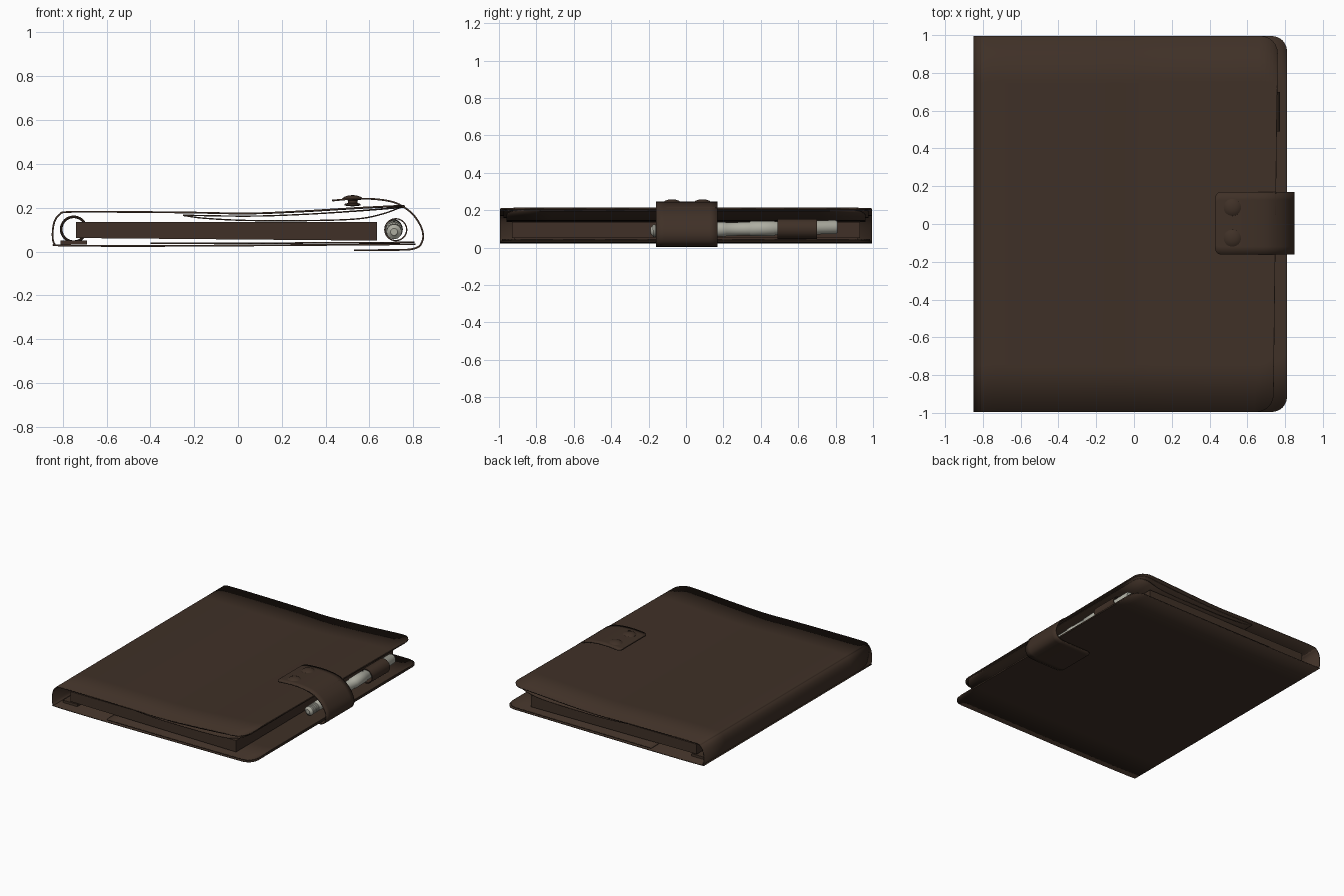
import bpy, bmesh, math
from mathutils import Vector

if "Cube" in bpy.data.objects:
    bpy.data.objects.remove(bpy.data.objects["Cube"])


def material(name, rgb):
    m = bpy.data.materials.new(name)
    m.diffuse_color = (*rgb, 1)
    m.use_nodes = True
    m.node_tree.nodes["Principled BSDF"].inputs["Base Color"].default_value = m.diffuse_color
    return m


LEATHER = material("brown leather", (0.050, 0.030, 0.020))
SILVER = material("pale pen metal", (0.42, 0.42, 0.36))


def finish(name, bm, mat, angle=40):
    bmesh.ops.recalc_face_normals(bm, faces=bm.faces)
    me = bpy.data.meshes.new(name)
    bm.to_mesh(me)
    bm.free()
    me.materials.append(mat)
    ob = bpy.data.objects.new(name, me)
    bpy.context.collection.objects.link(ob)
    bpy.ops.object.select_all(action='DESELECT')
    bpy.context.view_layer.objects.active = ob
    ob.select_set(True)
    bpy.ops.object.shade_smooth_by_angle(angle=math.radians(angle))
    return ob


def smooth_path(pts, steps=10):
    """Catmull-Rom curve through (x, z) points."""
    p = [Vector(q) for q in pts]
    p = [2 * p[0] - p[1]] + p + [2 * p[-1] - p[-2]]
    out = []
    for i in range(1, len(p) - 2):
        a, b, c, d = p[i - 1:i + 3]
        for s in range(steps):
            t = s / steps
            out.append(0.5 * (2 * b + (c - a) * t + (2 * a - 5 * b + 4 * c - d) * t * t
                              + (3 * b - a - 3 * c + d) * t ** 3))
    return out + [p[-2]]


def sheet(name, pts, half, r0=0.0, r1=0.0, thick=0.01, y0=0.0, skew=0.0):
    """Bent sheet along a profile, with rounded corners at either end."""
    path = smooth_path(pts)
    dist = [0.0]
    for a, b in zip(path, path[1:]):
        dist.append(dist[-1] + (b - a).length)
    total = dist[-1]
    arc = [1 - math.cos(math.radians(k * 15)) for k in range(7)]
    stations = {round(d, 5) for d in dist if r0 <= d <= total - r1}
    stations |= {round(r0 * a, 5) for a in arc} | {round(total - r1 * a, 5) for a in arc}
    bm = bmesh.new()
    rows = []
    for d in sorted(stations):
        i = max(k for k in range(len(dist) - 1) if dist[k] <= d + 1e-9)
        t = (d - dist[i]) / max(dist[i + 1] - dist[i], 1e-9)
        q = path[i].lerp(path[i + 1], min(t, 1))
        w = half
        for r, e in ((r0, d), (r1, total - d)):
            if r and e < r:
                w = half - r + math.sqrt(max(r * r - (r - e) ** 2, 0))
        row = []
        for k in range(9):
            y = w * (k / 4 - 1)
            slide = skew * y * max(0, d / total - 0.6) / 0.4
            row.append(bm.verts.new((q.x + slide, y + y0, q.y)))
        rows.append(row)
    for a, b in zip(rows, rows[1:]):
        for k in range(8):
            bm.faces.new((a[k], a[k + 1], b[k + 1], b[k]))
    ob = finish(name, bm, LEATHER)
    mod = ob.modifiers.new("thickness", 'SOLIDIFY')
    mod.thickness = thick
    mod.offset = 0
    return ob


def box(name, x, y, z, mat=LEATHER):
    bm = bmesh.new()
    bmesh.ops.create_cube(bm, size=1)
    for v in bm.verts:
        v.co = [(lo + hi) / 2 + c * (hi - lo) for c, (lo, hi) in zip(v.co, (x, y, z))]
    return finish(name, bm, mat)


def lathe(name, profile, mat, sides=24, closed=False):
    """Spin (radius, height) points around z."""
    bm = bmesh.new()
    vs = [bm.verts.new((r, 0, h)) for r, h in profile]
    pairs = list(zip(vs, vs[1:])) + ([(vs[-1], vs[0])] if closed else [])
    es = [bm.edges.new(p) for p in pairs]
    bmesh.ops.spin(bm, geom=vs + es, cent=(0, 0, 0), axis=(0, 0, 1),
                   angle=math.tau, steps=sides, use_duplicate=False)
    bmesh.ops.remove_doubles(bm, verts=bm.verts, dist=1e-5)
    return finish(name, bm, mat)


# Wraparound cover: back board, spine and bowed front board
sheet("cover", [(0.81, 0.034), (0.3, 0.030), (-0.4, 0.026), (-0.80, 0.028), (-0.838, 0.036),
                (-0.846, 0.08), (-0.838, 0.135), (-0.815, 0.168), (-0.77, 0.181),
                (-0.5, 0.181), (-0.2, 0.178), (0.05, 0.174), (0.3, 0.184),
                (0.55, 0.199), (0.75, 0.209)], 0.995, 0.08, 0.09, 0.008, skew=0.012)

# Inside pockets
sheet("back_pocket", [(-0.4, 0.038), (0.2, 0.039), (0.805, 0.042)], 0.985, 0, 0.08, 0.007)
sheet("front_pocket", [(-0.25, 0.166), (0.05, 0.162), (0.3, 0.170), (0.55, 0.186),
                       (0.745, 0.202)], 0.975, 0, 0.08, 0.006, skew=0.012)
sheet("sagging_lining", [(-0.25, 0.165), (-0.15, 0.152), (0.05, 0.142), (0.35, 0.142),
                         (0.55, 0.150), (0.66, 0.172), (0.735, 0.199)], 0.96, 0, 0.08, 0.006)

# Page block with slightly tapered underside
pages = box("page_block", (-0.74, 0.635), (-0.93, 0.93), (0.05, 0.136))
for v in pages.data.vertices:
    if v.co.z < 0.1 and v.co.x < 0:
        v.co.z = 0.062

# Ring binding
box("ring_rail", (-0.81, -0.69), (-0.92, 0.92), (0.032, 0.050))
for i, y in enumerate((-0.75, -0.6, -0.45, 0.45, 0.6, 0.75)):
    circle = [(0.057 + 0.006 * math.cos(a * math.tau / 8),
               0.006 * math.sin(a * math.tau / 8)) for a in range(8)]
    ring = lathe(f"binder_ring_{i + 1}", circle, LEATHER, closed=True)
    ring.rotation_euler.x = math.pi / 2
    ring.location = (-0.75, y, 0.102)

# Pen lying along the open edge, with joints and a ridged end
pen_profile = [(0, 0), (0.016, 0), (0.024, 0.008)]
for k in range(5):
    h = 0.015 + 0.018 * k
    pen_profile += [(0.034, h), (0.034, h + 0.010), (0.031, h + 0.012), (0.031, h + 0.016)]
pen_profile += [(0.035, 0.11), (0.036, 0.35), (0.039, 0.355), (0.039, 0.40), (0.036, 0.405),
                (0.036, 0.53), (0.040, 0.535), (0.040, 0.66), (0.037, 0.665),
                (0.037, 0.99), (0.030, 1.0), (0, 1.0)]
pen = lathe("pen", pen_profile, SILVER)
pen.rotation_euler.x = -math.pi / 2 + 0.02
pen.location = (0.712, -0.19, 0.09)

# Pen loop
loop = lathe("pen_loop", [(0.047, -0.105), (0.053, -0.105), (0.053, 0.105), (0.047, 0.105)],
             LEATHER, closed=True)
loop.rotation_euler.x = math.pi / 2
loop.location = (0.720, 0.595, 0.100)

# Closing strap and its two snap buttons
sheet("closing_strap", [(0.43, 0.233), (0.53, 0.241), (0.63, 0.239), (0.72, 0.222),
                        (0.79, 0.178), (0.832, 0.12), (0.845, 0.07), (0.832, 0.03),
                        (0.80, 0.013), (0.74, 0.008), (0.53, 0.006)],
      0.165, 0.03, 0.03, 0.008, y0=0.004)
for name, y in (("front_snap", -0.075), ("rear_snap", 0.088)):
    snap = lathe(name, [(0, 0.258), (0.02, 0.256), (0.038, 0.250), (0.048, 0.242), (0.046, 0.238),
                        (0.022, 0.234), (0.022, 0.222), (0.036, 0.218), (0.036, 0.210),
                        (0, 0.206)], LEATHER)
    snap.location = (0.523, y, 0)
